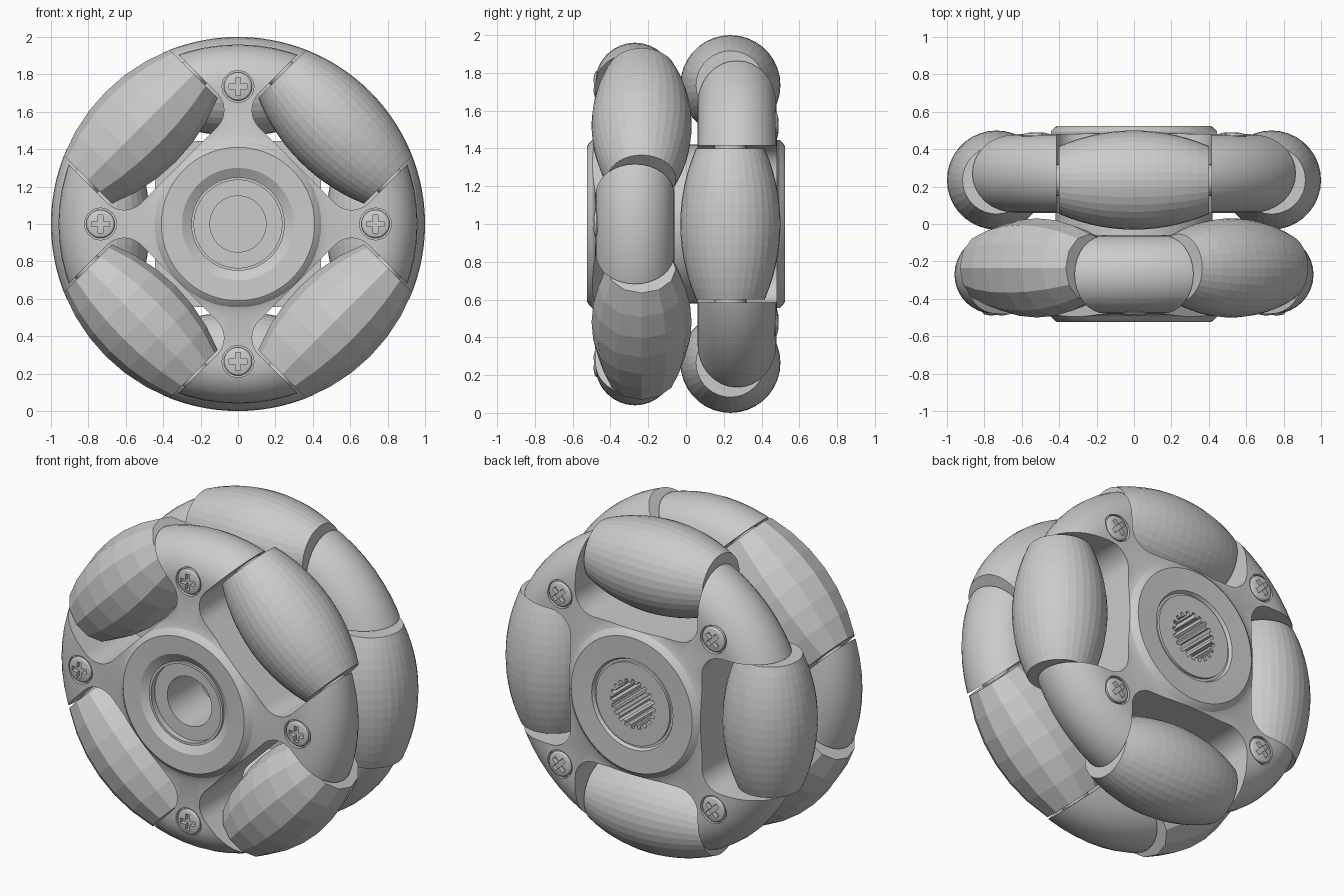
import bpy, bmesh
from math import sin, cos, pi, sqrt, radians
from mathutils import Matrix

if "Cube" in bpy.data.objects:
    bpy.data.objects.remove(bpy.data.objects["Cube"])

RC = 0.735      # distance of roller axes and screws from the wheel axis
YC = 0.235      # row offset of rollers


def turn(a):
    # spin about the wheel axis so local +x points to angle a
    return Matrix.Rotation(-a, 4, 'Y')


def lathe(bm, prof, n, m=Matrix()):
    # revolve (radius, y) profile about local y
    rings = []
    for r, y in prof:
        if r < 1e-6:
            rings.append([bm.verts.new(m @ Matrix.Translation((0, y, 0)).translation)])
        else:
            rings.append([bm.verts.new((m @ Matrix.Translation(
                (r * cos(2 * pi * i / n), y, r * sin(2 * pi * i / n)))).translation) for i in range(n)])
    for p, q in zip(rings, rings[1:]):
        for i in range(n):
            j = (i + 1) % n
            f = [p[i % len(p)], p[j % len(p)], q[j % len(q)], q[i % len(q)]]
            f = list(dict.fromkeys(f))
            if len(f) > 2:
                bm.faces.new(f)


def prism(bm, pts, y0, y1, m=Matrix()):
    # extrude an (x, z) outline along local y
    a, b = [[bm.verts.new((m @ Matrix.Translation((x, y, z))).translation)
             for x, z in pts] for y in (y0, y1)]
    bm.faces.new(a)
    bm.faces.new(b[::-1])
    for i in range(len(a)):
        j = (i + 1) % len(a)
        bm.faces.new((a[j], a[i], b[i], b[j]))


def finish(name, bm, smooth=None):
    bmesh.ops.recalc_face_normals(bm, faces=bm.faces)
    me = bpy.data.meshes.new(name)
    bm.to_mesh(me)
    bm.free()
    ob = bpy.data.objects.new(name, me)
    bpy.context.collection.objects.link(ob)
    if smooth:
        shade(ob, smooth)
    return ob


def shade(ob, deg):
    bpy.ops.object.select_all(action='DESELECT')
    ob.select_set(True)
    bpy.context.view_layer.objects.active = ob
    bpy.ops.object.shade_smooth_by_angle(angle=radians(deg))


def cut(ob, cutter):
    mod = ob.modifiers.new("cut", 'BOOLEAN')
    mod.operation, mod.solver, mod.object = 'DIFFERENCE', 'EXACT', cutter
    bpy.context.view_layer.objects.active = ob
    bpy.ops.object.modifier_apply(modifier=mod.name)
    bpy.data.objects.remove(cutter)


# roller pocket outline: x radial, z tangential, with rounded inner corners
W, FLOOR, F = 0.415, 0.445, 0.13
corner = [(FLOOR + F - F * cos(t), W - F + F * sin(t)) for t in [i * pi / 16 for i in range(9)]]
pocket = [(1.3, -W)] + [(x, -z) for x, z in corner[::-1]] + corner + [(1.3, W)]

# cross slot of the screws
c, w = 0.048, 0.014
cross = [(c, -w), (c, w), (w, w), (w, c), (-w, c), (-w, w),
         (-c, w), (-c, -w), (-w, -w), (-w, -c), (w, -c), (w, -w)]

# spline bore outline
spline = []
for i in range(20):
    for k, r in ((-0.3, 0.128), (-0.2, 0.15), (0.2, 0.15), (0.3, 0.128)):
        t = 2 * pi * (i + k) / 20
        spline.append((r * cos(t), r * sin(t)))

front_face = [(0, 0.15), (0.15, 0.15), (0.15, 0.47), (0.235, 0.47), (0.235, 0.505),
              (0.25, 0.505), (0.25, 0.49), (0.30, 0.52)]
back_face = [(0, 0.515), (0.25, 0.515), (0.25, 0.50), (0.265, 0.50), (0.275, 0.52)]
rim = [(0.75 + 0.21 * sin(t), 0.27 + 0.21 * cos(t)) for t in [i * pi / 16 for i in range(17)]]

for row, s, off, face in (("front", -1, 0, front_face), ("back", 1, pi / 4, back_face)):
    world = Matrix.Translation((0, 0, 1)) @ Matrix.Diagonal((1, s, 1, 1))
    angles = [off + k * pi / 2 for k in range(4)]

    # hub with four rim blocks
    bm = bmesh.new()
    lathe(bm, face + [(0.41, 0.525), (0.425, 0.515), (0.445, 0.495), (0.48, 0.483)]
          + rim + [(0.42, 0.06), (0.42, 0.0), (0, 0)], 64, world)
    hub = finish(row + "_hub", bm)

    # pockets, screw counterbores and spline bore
    bm = bmesh.new()
    for a in angles:
        prism(bm, pocket, 0.02, 0.7, world @ turn(a + pi / 4))
        lathe(bm, [(0, 0.455), (0.085, 0.455), (0.085, 0.7), (0, 0.7)], 32,
              world @ turn(a) @ Matrix.Translation((RC, 0, 0)))
    if row == "back":
        prism(bm, spline, 0.12, 0.7, world)
    cut(hub, finish("cutter", bm))
    shade(hub, 25)

    for k, a in enumerate(angles):
        # cross-slot screw
        m = world @ turn(a) @ Matrix.Translation((RC, 0, 0))
        bm = bmesh.new()
        lathe(bm, [(0, 0.44), (0.076, 0.44), (0.076, 0.474), (0.068, 0.482),
                   (0.04, 0.489), (0, 0.491)], 32, m)
        screw = finish(f"{row}_screw_{k}", bm)
        bm = bmesh.new()
        prism(bm, cross, 0.462, 0.6, m)
        cut(screw, finish("cutter", bm))
        shade(screw, 25)

        # barrel roller whose bulge follows the wheel circle
        low = row == "front" and k != 0
        sides, steps = (12, 6) if low else (36, 14)
        m = (world @ turn(a + pi / 4) @ Matrix.Translation((RC, YC, 0))
             @ Matrix.Rotation(pi / 2, 4, 'X'))
        ts = [-0.4 + 0.8 * i / steps for i in range(steps + 1)]
        bm = bmesh.new()
        lathe(bm, [(0, -0.4)] + [(sqrt(1 - t * t) - RC, t) for t in ts] + [(0, 0.4)], sides, m)
        finish(f"{row}_roller_{k}", bm)

        # roller axle
        bm = bmesh.new()
        lathe(bm, [(0, -0.43), (0.085, -0.43), (0.085, 0.43), (0, 0.43)], 24, m)
        finish(f"{row}_axle_{k}", bm, 30)
